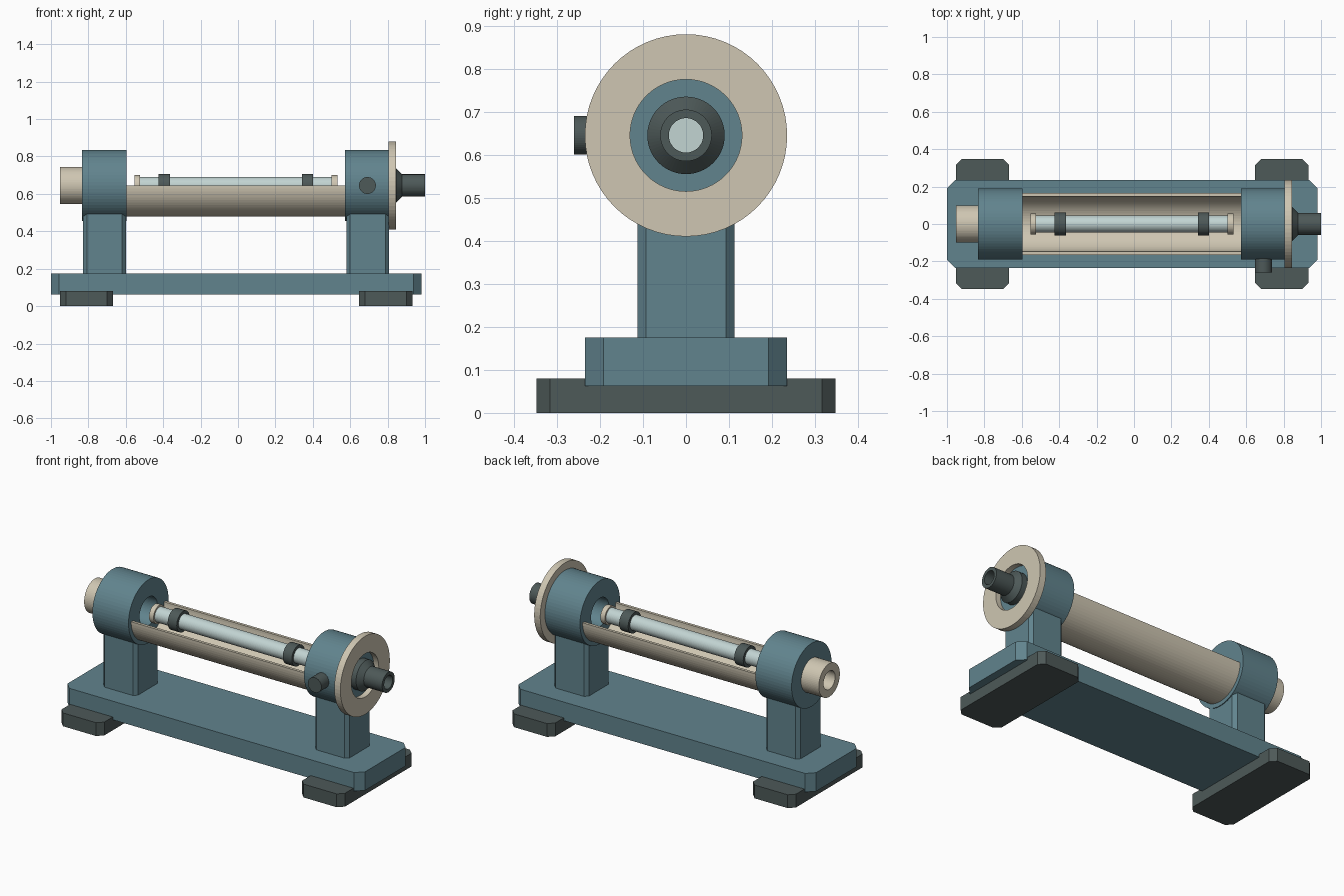
import bpy
import bmesh
from math import cos, sin, pi
from mathutils import Vector

cube = bpy.data.objects.get("Cube")
if cube:
    bpy.data.objects.remove(cube)

AXIS = 0.645   # height of the main axis
SEGMENTS = 64


def material(name, rgb):
    mat = bpy.data.materials.new(name)
    mat.use_nodes = True
    colour = (*rgb, 1)
    mat.diffuse_color = colour
    mat.node_tree.nodes["Principled BSDF"].inputs["Base Color"].default_value = colour
    return mat


BLUE = material("slate blue", (0.12, 0.23, 0.27))
DARK = material("dark grey", (0.075, 0.10, 0.098))
BEIGE = material("beige", (0.62, 0.565, 0.445))
GLASS = material("pale glass", (0.54, 0.66, 0.65))


def finish(name, bm, mat):
    bmesh.ops.recalc_face_normals(bm, faces=bm.faces)
    mesh = bpy.data.meshes.new(name)
    bm.to_mesh(mesh)
    bm.free()
    mesh.materials.append(mat)
    obj = bpy.data.objects.new(name, mesh)
    bpy.context.collection.objects.link(obj)
    return obj


def chamfered_block(name, x0, x1, half_y, z0, z1, cut, mat):
    """Box whose four vertical edges are chamfered."""
    bm = bmesh.new()
    outline = [(x0 + cut, -half_y), (x1 - cut, -half_y), (x1, cut - half_y), (x1, half_y - cut),
               (x1 - cut, half_y), (x0 + cut, half_y), (x0, half_y - cut), (x0, cut - half_y)]
    face = bm.faces.new([bm.verts.new((x, y, z0)) for x, y in outline])
    top = bmesh.ops.extrude_face_region(bm, geom=[face])["geom"]
    verts = [v for v in top if isinstance(v, bmesh.types.BMVert)]
    bmesh.ops.translate(bm, verts=verts, vec=Vector((0, 0, z1 - z0)))
    return finish(name, bm, mat)


def lathe(name, profile, mat, half=False):
    """Sweep a closed (x, radius) loop around the main axis; half keeps the lower side."""
    bm = bmesh.new()
    count = SEGMENTS // 2 + 1 if half else SEGMENTS
    rings = []
    for i in range(count):
        a = pi + 2 * pi * i / SEGMENTS
        rings.append([bm.verts.new((x, r * cos(a), AXIS + r * sin(a))) for x, r in profile])
    pairs = list(zip(rings, rings[1:]))
    if half:
        bm.faces.new(rings[0])
        bm.faces.new(rings[-1])
    else:
        pairs.append((rings[-1], rings[0]))
    n = len(profile)
    for a, b in pairs:
        for j in range(n):
            k = (j + 1) % n
            bm.faces.new((a[j], a[k], b[k], b[j]))
    return finish(name, bm, mat)


def tube(name, x0, x1, outer, inner, mat, half=False):
    return lathe(name, [(x0, outer), (x1, outer), (x1, inner), (x0, inner)], mat, half)


def rod(name, centre, radius, length, direction, mat):
    bm = bmesh.new()
    bmesh.ops.create_cone(bm, cap_ends=True, segments=48, radius1=radius, radius2=radius, depth=length)
    turn = Vector((0, 0, 1)).rotation_difference(Vector(direction))
    bmesh.ops.rotate(bm, verts=bm.verts, matrix=turn.to_matrix())
    bmesh.ops.translate(bm, verts=bm.verts, vec=Vector(centre))
    return finish(name, bm, mat)


# Base plate
chamfered_block("base_plate", -1.0, 0.98, 0.235, 0.063, 0.175, 0.043, BLUE)

# Foot bar, column and bored head at each end
for side, foot_x, column_x, head_x in (("right", -0.81, -0.714, -0.715), ("left", 0.79, 0.694, 0.692)):
    chamfered_block(side + "_foot", foot_x - 0.142, foot_x + 0.142, 0.348, 0, 0.08, 0.032, DARK)
    chamfered_block(side + "_column", column_x - 0.114, column_x + 0.114, 0.113, 0.17, 0.51, 0.02, BLUE)
    tube(side + "_head", head_x - 0.12, head_x + 0.12, 0.19, 0.085, BLUE)

# Open trough between the heads
tube("trough", -0.6, 0.577, 0.165, 0.148, BEIGE, half=True)

# Glass tube with end collars and clips
rod("glass_tube", (-0.01, 0, AXIS), 0.045, 1.08, (1, 0, 0), GLASS)
for side, collar_x, clip_x in (("right", -0.538, -0.394), ("left", 0.516, 0.371)):
    tube(side + "_collar", collar_x - 0.015, collar_x + 0.015, 0.055, 0.04, BEIGE)
    tube(side + "_clip", clip_x - 0.03, clip_x + 0.03, 0.062, 0.04, DARK)

# End fittings
tube("end_knob", -0.953, -0.825, 0.1, 0.055, BEIGE)
tube("flange", 0.805, 0.845, 0.235, 0.13, BEIGE)
lathe("nozzle", [(0.8, 0.09), (0.848, 0.09), (0.878, 0.06), (1.0, 0.06), (1.0, 0.04), (0.8, 0.04)], DARK)

# Side clamp screw
rod("clamp_screw", (0.692, -0.215, AXIS), 0.045, 0.09, (0, -1, 0), DARK)
